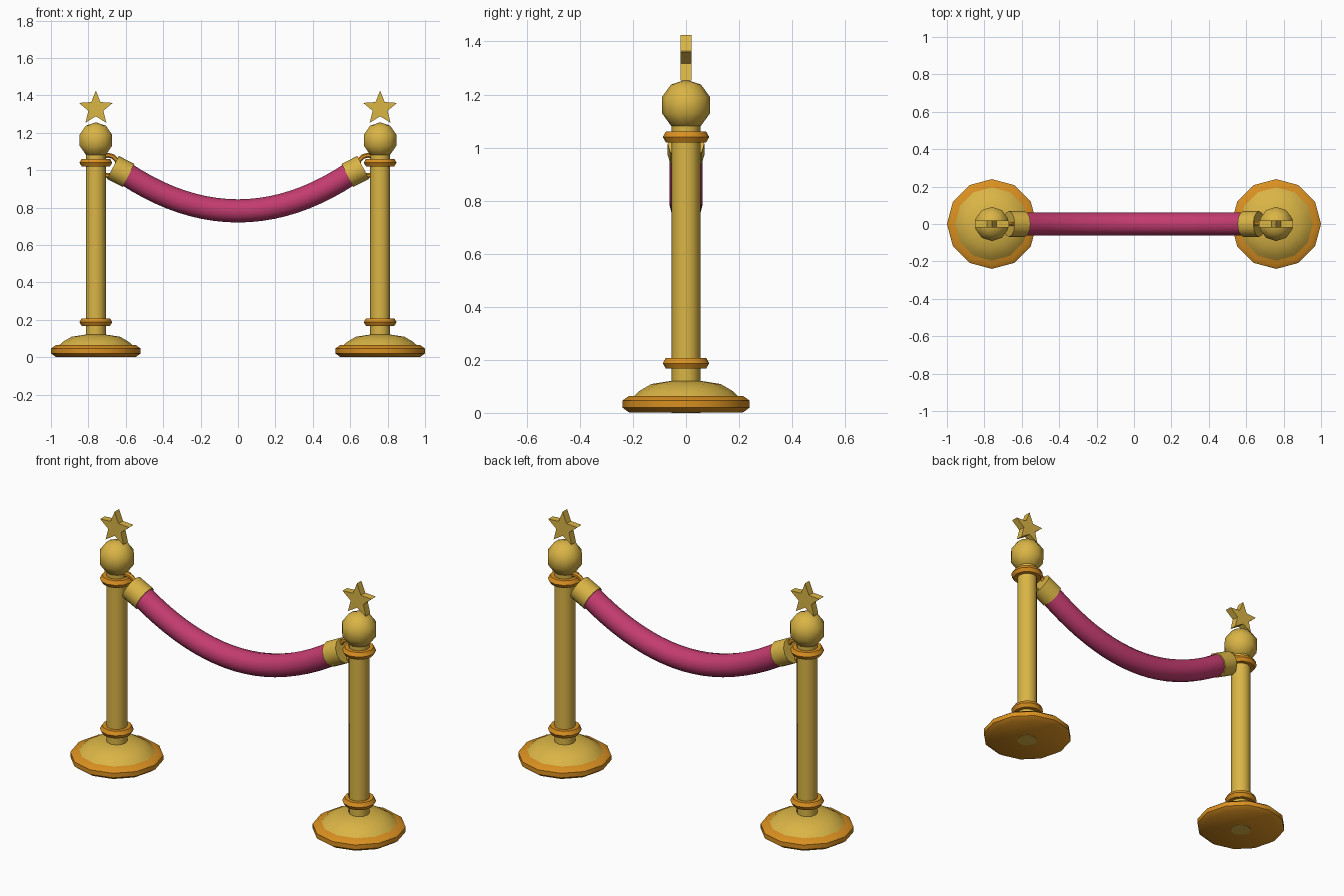
import bpy, bmesh, math
from math import sin, cos, pi, radians
from mathutils import Vector, Matrix

if "Cube" in bpy.data.objects:
    bpy.data.objects.remove(bpy.data.objects["Cube"])


def material(name, rgb):
    m = bpy.data.materials.new(name)
    m.use_nodes = True
    m.diffuse_color = (*rgb, 1)
    m.node_tree.nodes["Principled BSDF"].inputs["Base Color"].default_value = (*rgb, 1)
    return m


GOLD = material("gold", (0.70, 0.46, 0.06))
AMBER = material("amber", (0.70, 0.28, 0.015))
PINK = material("velvet pink", (0.55, 0.045, 0.16))
POST_X = 0.76


def finish(name, bm, mat, smooth=True):
    """Turn a bmesh into a named, coloured, shaded object."""
    bmesh.ops.recalc_face_normals(bm, faces=bm.faces)
    me = bpy.data.meshes.new(name)
    bm.to_mesh(me)
    bm.free()
    ob = bpy.data.objects.new(name, me)
    bpy.context.collection.objects.link(ob)
    me.materials.append(mat)
    if smooth:
        bpy.ops.object.select_all(action='DESELECT')
        ob.select_set(True)
        bpy.context.view_layer.objects.active = ob
        bpy.ops.object.shade_smooth_by_angle(angle=radians(48))
    return ob


def lathe(name, profile, x, mat, sides=12):
    """Spin a (radius, z) profile that starts and ends on the axis."""
    bm = bmesh.new()
    verts = [bm.verts.new((r, 0, z)) for r, z in profile]
    edges = [bm.edges.new(pair) for pair in zip(verts, verts[1:])]
    bmesh.ops.spin(bm, geom=verts + edges, cent=(0, 0, 0), axis=(0, 0, 1),
                   angle=2 * pi, steps=sides, use_merge=True)
    bmesh.ops.remove_doubles(bm, verts=bm.verts, dist=0.0005)
    bmesh.ops.translate(bm, verts=bm.verts, vec=(x, 0, 0))
    return finish(name, bm, mat)


def torus(name, major, minor, mat, matrix, around=12, tube=6):
    bm = bmesh.new()
    grid = [[bm.verts.new(matrix @ Vector((
        (major + minor * cos(2 * pi * j / tube)) * cos(2 * pi * i / around),
        (major + minor * cos(2 * pi * j / tube)) * sin(2 * pi * i / around),
        minor * sin(2 * pi * j / tube)))) for j in range(tube)] for i in range(around)]
    for i in range(around):
        for j in range(tube):
            a, b = grid[i], grid[(i + 1) % around]
            k = (j + 1) % tube
            bm.faces.new((a[j], b[j], b[k], a[k]))
    return finish(name, bm, mat)


def star(name, x, z, outer, inner, depth, mat):
    bm = bmesh.new()
    ring = []
    for i in range(10):
        r = inner if i % 2 else outer
        ring.append(bm.verts.new((x + r * sin(i * pi / 5), -depth / 2, z + r * cos(i * pi / 5))))
    face = bm.faces.new(ring)
    out = bmesh.ops.extrude_face_region(bm, geom=[face])
    moved = [v for v in out["geom"] if isinstance(v, bmesh.types.BMVert)]
    bmesh.ops.translate(bm, verts=moved, vec=(0, depth, 0))
    return finish(name, bm, mat, smooth=False)


for side, s in (("left", 1), ("right", -1)):
    x = s * POST_X
    # Base: rounded foot rim with a shallow dome on it
    lathe(side + "_base_rim", [(0, 0.002), (0.215, 0.002), (0.24, 0.02), (0.24, 0.046),
                               (0.215, 0.064), (0, 0.064)], x, AMBER)
    lathe(side + "_base_dome", [(0, 0.05), (0.2, 0.06), (0.175, 0.083), (0.13, 0.109),
                                (0.06, 0.12), (0, 0.12)], x, GOLD)
    # Post and its two collars
    lathe(side + "_post", [(0, 0), (0.054, 0), (0.054, 1.09), (0, 1.09)], x, GOLD)
    for place, z in (("lower", 0.187), ("upper", 1.04)):
        torus(f"{side}_{place}_collar", 0.064, 0.0235, AMBER, Matrix.Translation((x, 0, z)))
    # Ball finial topped with a star
    bm = bmesh.new()
    bmesh.ops.create_uvsphere(bm, u_segments=10, v_segments=5, radius=0.096,
                              matrix=Matrix.Translation((x, 0, 1.16)))
    finish(side + "_ball", bm, GOLD)
    star(side + "_star", x, 1.33, 0.095, 0.042, 0.04, GOLD)
    # Hook ring and the cuff that grips the rope end
    torus(side + "_hook_ring", 0.055, 0.013, AMBER,
          Matrix.Translation((s * 0.695, 0, 1.025)) @ Matrix.Rotation(pi / 2, 4, 'X'))
    bm = bmesh.new()
    bmesh.ops.create_cone(bm, cap_ends=True, segments=12, radius1=0.069, radius2=0.069, depth=0.094,
                          matrix=Matrix.Translation((s * 0.627, 0, 0.993))
                          @ Matrix.Rotation(s * radians(63), 4, 'Y'))
    finish(side + "_cuff", bm, GOLD)

# Sagging velvet rope swept along a shallow arc
curve = bpy.data.curves.new("rope_path", 'CURVE')
curve.dimensions = '3D'
curve.bevel_depth = 0.062
curve.bevel_resolution = 4
curve.use_fill_caps = True
steps = 20
spline = curve.splines.new('POLY')
spline.points.add(steps)
for i, p in enumerate(spline.points):
    px = -0.6 + 1.2 * i / steps
    p.co = (px, 0, 0.782 + 0.55 * px * px, 1)
path = bpy.data.objects.new("rope_path", curve)
bpy.context.collection.objects.link(path)
bpy.context.view_layer.update()
bm = bmesh.new()
bm.from_mesh(path.to_mesh())
path.to_mesh_clear()
bpy.data.objects.remove(path)
finish("rope", bm, PINK)
